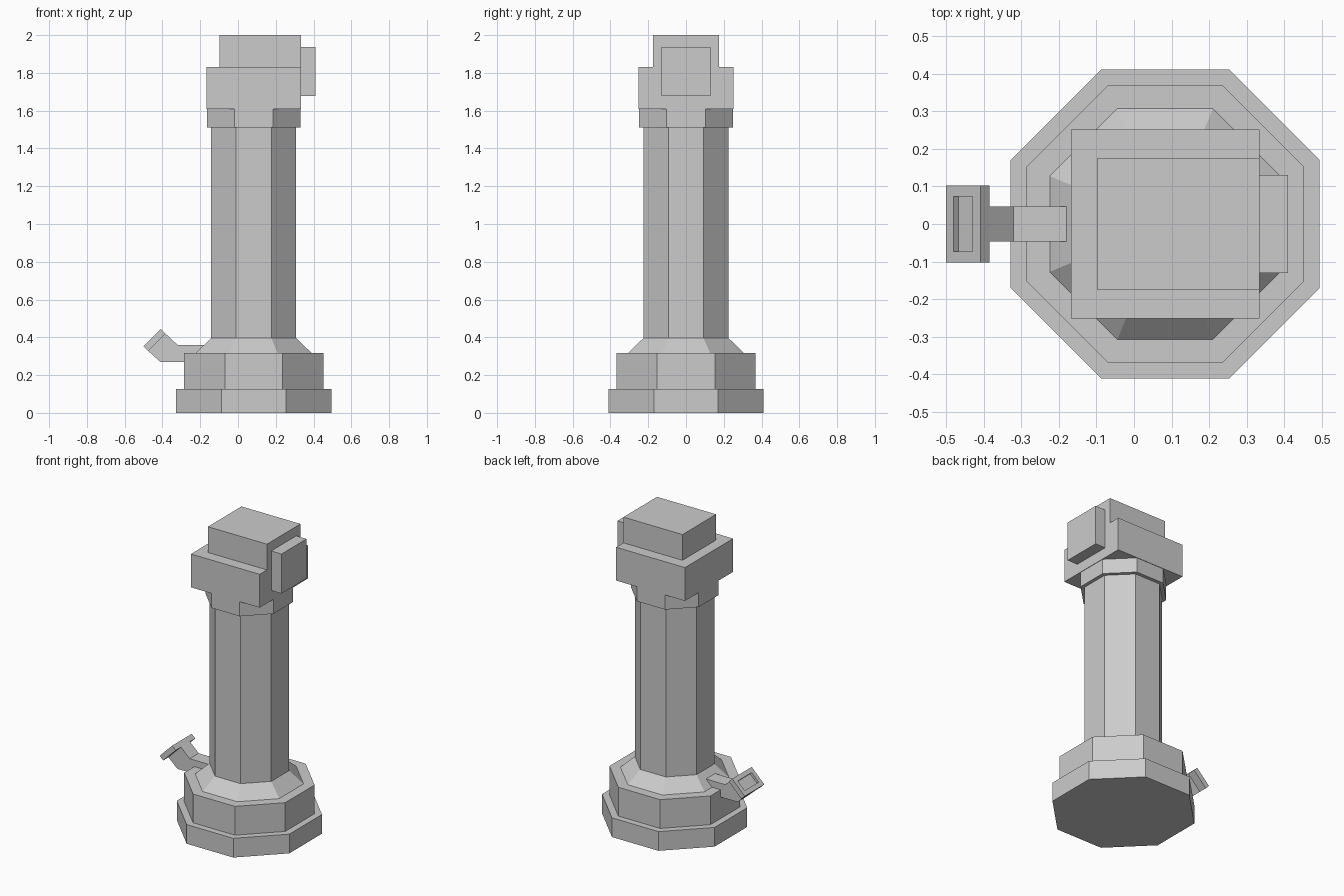
import bpy, bmesh, math
from mathutils import Matrix, Vector

if "Cube" in bpy.data.objects:
    bpy.data.objects.remove(bpy.data.objects["Cube"])

CX = 0.083  # column axis


def finish(name, bm):
    bmesh.ops.recalc_face_normals(bm, faces=bm.faces[:])
    me = bpy.data.meshes.new(name)
    bm.to_mesh(me)
    bm.free()
    ob = bpy.data.objects.new(name, me)
    bpy.context.collection.objects.link(ob)
    return ob


def octagon(name, z0, z1, a0, a1=None):
    """Eight-sided tier given by its flat-to-centre distances."""
    a1 = a1 or a0
    k = 1 / math.cos(math.pi / 8)
    bm = bmesh.new()
    m = Matrix.Translation((CX, 0, (z0 + z1) / 2)) @ Matrix.Rotation(math.pi / 8, 4, 'Z')
    bmesh.ops.create_cone(bm, cap_ends=True, segments=8, radius1=a0 * k,
                          radius2=a1 * k, depth=z1 - z0, matrix=m)
    return finish(name, bm)


def box(name, lo, hi):
    lo, hi = Vector(lo), Vector(hi)
    bm = bmesh.new()
    m = Matrix.Translation((lo + hi) / 2) @ Matrix.Diagonal((*(hi - lo), 1))
    bmesh.ops.create_cube(bm, size=1, matrix=m)
    return finish(name, bm)


# Column tiers
octagon("base_step", 0, 0.127, 0.411)
octagon("upper_step", 0.127, 0.317, 0.369)
octagon("sloped_foot", 0.317, 0.396, 0.307, 0.225)
octagon("shaft", 0.396, 1.512, 0.225)
octagon("collar", 1.512, 1.61, 0.248)

# Head blocks and face panel
box("head_block", (-0.168, -0.251, 1.61), (0.334, 0.251, 1.83))
box("head_cap", (-0.097, -0.175, 1.83), (0.334, 0.175, 2.0))
box("face_panel", (0.334, -0.13, 1.677), (0.409, 0.13, 1.938))

# Bent pipe: side profile extruded across y
bm = bmesh.new()
profile = [(-0.10, 0.36), (-0.32, 0.36), (-0.384, 0.42),
           (-0.475, 0.328), (-0.41, 0.269), (-0.10, 0.269)]
face = bm.faces.new([bm.verts.new((x, -0.047, z)) for x, z in profile])
ext = bmesh.ops.extrude_face_region(bm, geom=[face])["geom"]
bmesh.ops.translate(bm, vec=(0, 0.094, 0),
                    verts=[g for g in ext if isinstance(g, bmesh.types.BMVert)])
finish("bent_pipe", bm)

# Tilted pipe flange with a shallow recess in its outer face
bm = bmesh.new()
bmesh.ops.create_cube(bm, size=1, matrix=Matrix.Diagonal((0.035, 0.204, 0.129, 1)))
bm.normal_update()
outer = max(bm.faces, key=lambda f: f.calc_center_median().x)
bmesh.ops.inset_region(bm, faces=[outer], thickness=0.029, use_even_offset=True)
ext = bmesh.ops.extrude_face_region(bm, geom=[outer])["geom"]
bmesh.ops.translate(bm, vec=(-0.017, 0, 0),
                    verts=[g for g in ext if isinstance(g, bmesh.types.BMVert)])
if outer.is_valid:
    bmesh.ops.delete(bm, geom=[outer], context='FACES_ONLY')
bmesh.ops.transform(bm, verts=bm.verts[:],
                    matrix=Matrix.Translation((-0.442, 0, 0.386))
                    @ Matrix.Rotation(math.radians(-135), 4, 'Y'))
finish("pipe_flange", bm)
